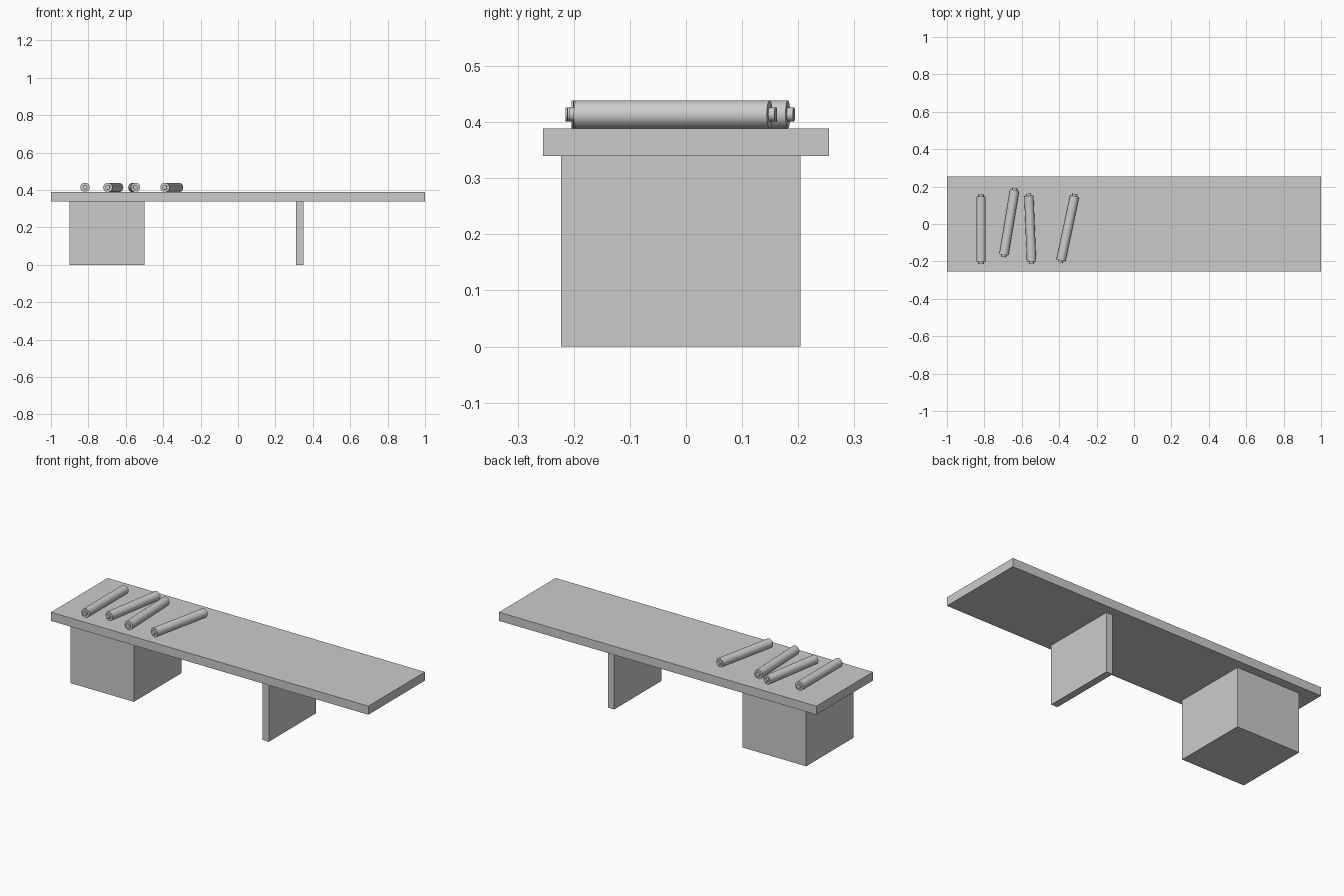
import bpy
from math import radians

if "Cube" in bpy.data.objects:
    bpy.data.objects.remove(bpy.data.objects["Cube"])


def box(name, x0, x1, y0, y1, z0, z1):
    bpy.ops.mesh.primitive_cube_add(
        size=1, location=((x0 + x1) / 2, (y0 + y1) / 2, (z0 + z1) / 2))
    ob = bpy.context.object
    ob.name = name
    ob.scale = (x1 - x0, y1 - y0, z1 - z0)
    bpy.ops.object.transform_apply(location=False, rotation=False)
    return ob


def rod(name, x, y, z, radius, length, tilt):
    # cylinder lying along y, turned about the vertical axis
    bpy.ops.mesh.primitive_cylinder_add(
        vertices=32, radius=radius, depth=length, location=(x, y, z),
        rotation=(radians(90), 0, radians(tilt)))
    ob = bpy.context.object
    ob.name = name
    bpy.ops.object.shade_smooth_by_angle(angle=radians(40))
    return ob


UNDER, TOP = 0.34, 0.389

# Table slab and its two supports
box("table_top", -1, 1, -0.255, 0.255, UNDER, TOP)
box("cabinet_support", -0.9, -0.5, -0.223, 0.204, 0, UNDER)
box("panel_leg", 0.31, 0.35, -0.223, 0.204, 0, UNDER)

# Rolls on the table: centre x, centre y, turn in degrees
R = 0.025
ROLLS = [(-0.818, -0.028, 0), (-0.667, 0.008, -9.5),
         (-0.555, -0.025, 2.3), (-0.354, -0.023, -12)]
for i, (x, y, tilt) in enumerate(ROLLS, 1):
    rod(f"roll_{i}", x, y, TOP + R, R, 0.352, tilt)
    # Thin core showing at both ends
    rod(f"roll_core_{i}", x, y, TOP + R, R / 2, 0.374, tilt)
